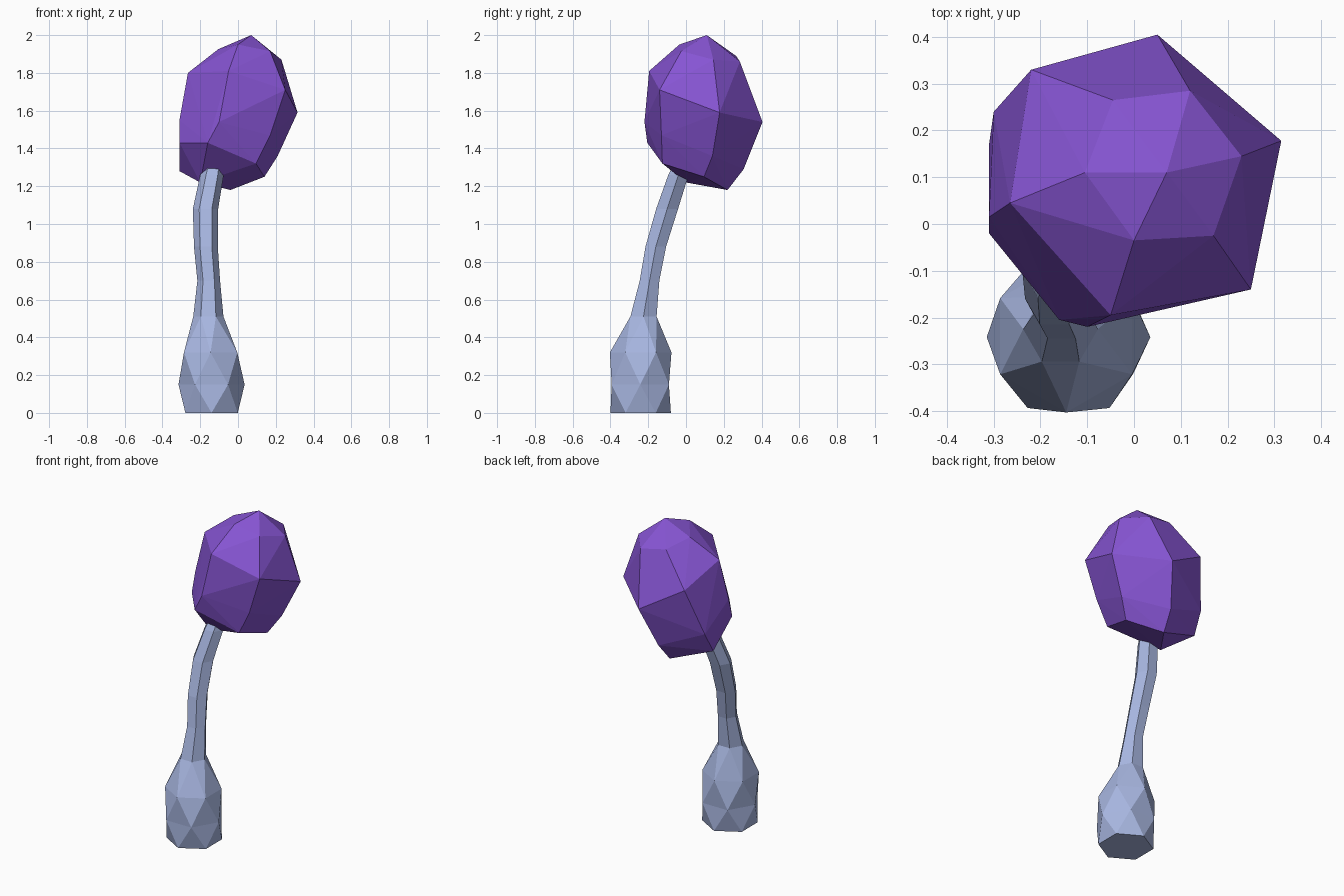
import bpy
import bmesh
from math import cos, sin, tau

SIDES = 6

default_cube = bpy.data.objects.get("Cube")
if default_cube:
    bpy.data.objects.remove(default_cube, do_unlink=True)


def make_material(name, colour):
    material = bpy.data.materials.new(name)
    material.use_nodes = True
    material.diffuse_color = (*colour, 1)
    shader = material.node_tree.nodes["Principled BSDF"]
    shader.inputs["Base Color"].default_value = (*colour, 1)
    shader.inputs["Roughness"].default_value = 0.9
    return material


def add_object(name, bm, material):
    """Turn a bmesh into a flat shaded object with one material."""
    bmesh.ops.recalc_face_normals(bm, faces=bm.faces[:])
    mesh = bpy.data.meshes.new(name)
    bm.to_mesh(mesh)
    bm.free()
    mesh.materials.append(material)
    obj = bpy.data.objects.new(name, mesh)
    bpy.context.scene.collection.objects.link(obj)
    return obj


def hull_object(name, rings, material):
    """Wrap a convex faceted skin around loose rings of points."""
    bm = bmesh.new()
    for ring in rings:
        for point in ring:
            bm.verts.new(point)
    result = bmesh.ops.convex_hull(bm, input=bm.verts[:])
    loose = {v for v in result["geom_interior"] + result["geom_unused"]
             if isinstance(v, bmesh.types.BMVert) and v.is_valid}
    bmesh.ops.delete(bm, geom=list(loose), context="VERTS")
    return add_object(name, bm, material)


def stalk_object(name, sections, material):
    """Loft rings (x, y, z, radius, half_step_twist) into a closed stalk."""
    bm = bmesh.new()
    rings = []
    for x, y, z, radius, twist in sections:
        angles = [tau * (i + twist / 2) / SIDES for i in range(SIDES)]
        rings.append([bm.verts.new((x + radius * cos(a), y + radius * sin(a), z))
                      for a in angles])
    for level in range(len(rings) - 1):
        low, high = rings[level], rings[level + 1]
        leaning_back = sections[level][4] > sections[level + 1][4]
        for i in range(SIDES):
            j = (i + 1) % SIDES
            if leaning_back:
                bm.faces.new((low[i], low[j], high[j]))
                bm.faces.new((low[i], high[j], high[i]))
            else:
                bm.faces.new((low[i], low[j], high[i]))
                bm.faces.new((low[j], high[j], high[i]))
    bm.faces.new(rings[0][::-1])
    bm.faces.new(rings[-1])
    return add_object(name, bm, material)


purple = make_material("cap purple", (0.24, 0.09, 0.65))
pale_blue = make_material("stem pale blue", (0.39, 0.47, 0.75))

# Mushroom cap: irregular rings from crown to underside
crown = [(0, -.035, 1.95), (.07, .11, 2), (-.105, .11, 1.925), (.17, -.025, 1.915),
         (.23, .145, 1.87), (.12, .285, 1.86), (-.045, .265, 1.89)]
shoulder = [(-.265, .045, 1.8), (-.05, -.195, 1.81), (.25, -.14, 1.71),
            (.315, .178, 1.59), (.05, .405, 1.54), (-.22, .33, 1.7)]
waist = [(-.31, .015, 1.55), (-.1, -.22, 1.54), (.17, -.13, 1.47),
         (.21, .14, 1.36), (-.02, .305, 1.29), (-.3, .24, 1.41)]
underside = [(-.31, -.02, 1.43), (-.16, -.205, 1.43), (.095, -.125, 1.32),
             (.14, .095, 1.25), (-.04, .22, 1.18), (-.31, .17, 1.28), (-.2, 0, 1.22)]
hull_object("mushroom_cap", (crown, shoulder, waist, underside), purple)

# Stem: twisted bulb at the foot, then a thin leaning stalk ending inside the cap
stem_sections = [
    (-.14, -.24, 0, .16, 1),
    (-.14, -.242, .15, .175, 0),
    (-.145, -.24, .32, .163, 1),
    (-.157, -.225, .51, .08, 0),
    (-.155, -.193, .7, .06, 0),
    (-.17, -.16, .88, .063, 0),
    (-.172, -.1, 1.08, .067, 0),
    (-.138, -.04, 1.26, .062, 0),
    (-.12, 0, 1.36, .05, 0),
]
stalk_object("mushroom_stem", stem_sections, pale_blue)
